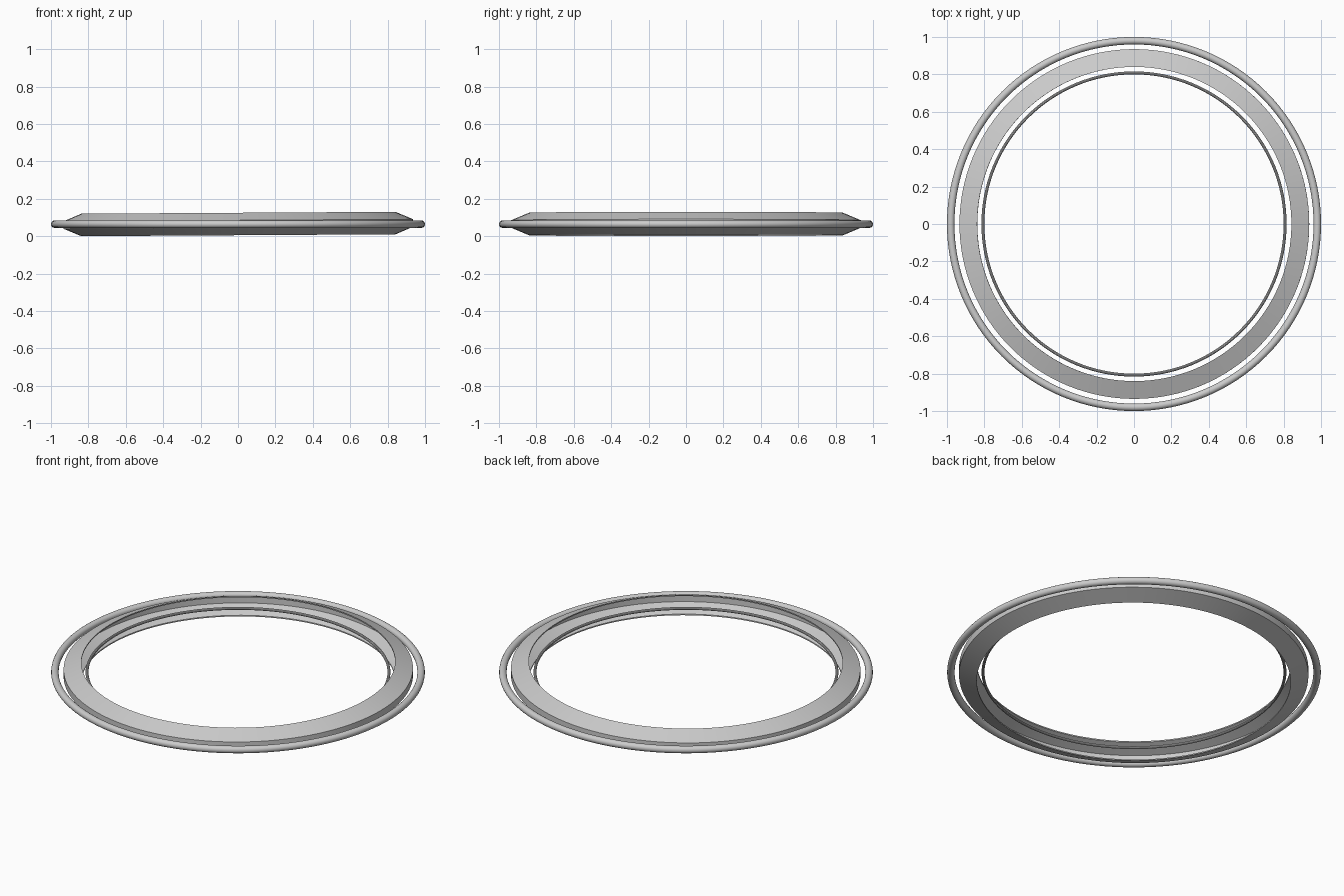
import bpy, math

if "Cube" in bpy.data.objects:
    bpy.data.objects.remove(bpy.data.objects["Cube"])

SEG = 128
MID = 0.064


def lathe(name, profile, tilt=0.0, offset=0.0):
    """Revolve a closed (radius, height) profile around z, centred on MID."""
    n = len(profile)
    verts, faces = [], []
    for i in range(SEG):
        a = 2 * math.pi * i / SEG
        verts += [(r * math.cos(a), r * math.sin(a), h) for r, h in profile]
        j = (i + 1) % SEG
        for k in range(n):
            m = (k + 1) % n
            faces.append((i * n + k, j * n + k, j * n + m, i * n + m))
    mesh = bpy.data.meshes.new(name)
    mesh.from_pydata(verts, [], faces)
    ob = bpy.data.objects.new(name, mesh)
    bpy.context.collection.objects.link(ob)
    ob.location = (offset, 0, MID)
    ob.rotation_euler = (0, tilt, 0)
    bpy.ops.object.select_all(action='DESELECT')
    ob.select_set(True)
    bpy.context.view_layer.objects.active = ob
    bpy.ops.object.shade_smooth_by_angle(angle=math.radians(30))
    return ob


def circle(radius, rr, rz, n):
    return [(radius + rr * math.cos(2 * math.pi * k / n),
             rz * math.sin(2 * math.pi * k / n)) for k in range(n)]


# Round outer hoop
lathe("outer_hoop", circle(0.98, 0.02, 0.02, 16))

# Bevelled channel, open towards the centre, very slightly tilted
outer = [(0.84, -0.059), (0.935, -0.019), (0.935, 0.021), (0.84, 0.061)]
inner = [(0.84, 0.054), (0.922, 0.019), (0.922, -0.017), (0.84, -0.052)]
lathe("bevelled_channel", outer + inner, tilt=-0.006, offset=0.002)

# Thin inner hoop
lathe("inner_hoop", circle(0.808, 0.008, 0.008, 10))
